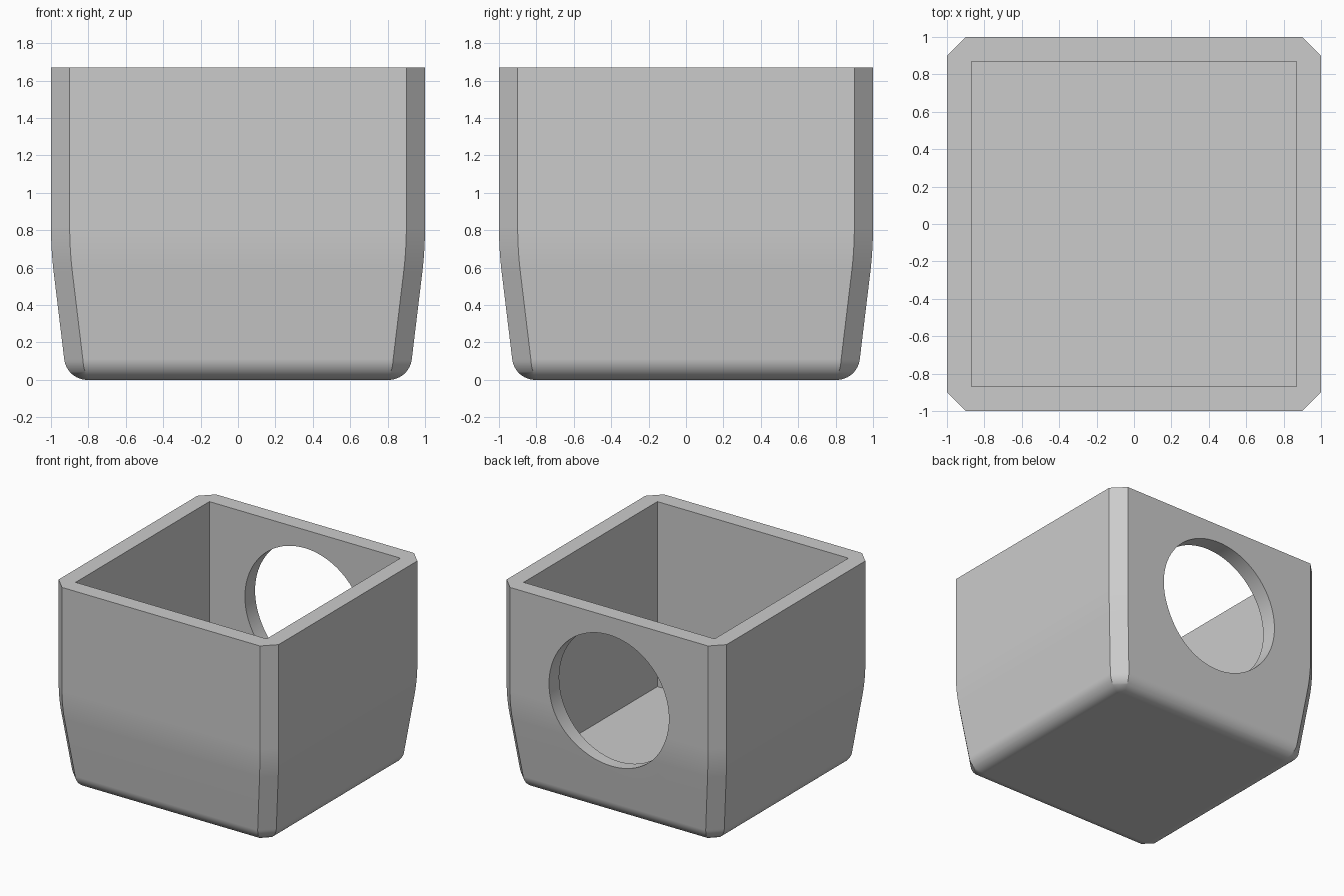
import bpy
import bmesh
from math import cos, sin, radians, pi
from mathutils import Matrix

cube = bpy.data.objects.get("Cube")
if cube:
    bpy.data.objects.remove(cube, do_unlink=True)

HEIGHT = 1.67
CHAMFER = 0.1
INNER = 0.868
FLOOR = 0.15


def make_material(name, rgb):
    mat = bpy.data.materials.new(name)
    mat.use_nodes = True
    mat.diffuse_color = (*rgb, 1)
    mat.node_tree.nodes["Principled BSDF"].inputs["Base Color"].default_value = (*rgb, 1)
    return mat


def finish(bm, name, mat):
    bmesh.ops.recalc_face_normals(bm, faces=bm.faces)
    mesh = bpy.data.meshes.new(name)
    bm.to_mesh(mesh)
    bm.free()
    obj = bpy.data.objects.new(name, mesh)
    mesh.materials.append(mat)
    bpy.context.collection.objects.link(obj)
    return obj


def outline(half, cut):
    """Square with cut corners, counter-clockwise."""
    quarter = [(half, -half + cut), (half, half - cut)]
    points = []
    for turn in range(4):
        for x, y in quarter:
            for _ in range(turn):
                x, y = -y, x
            points.append((x, y))
    return points


def body_profile():
    """Levels of (half width, corner cut, height) from base to rim."""
    levels = []
    radius, steps = 0.125, 12
    for i in range(steps + 1):                      # rounded base edge
        a = radians(-90 + (90 - 6.5) * i / steps)
        inset = radius * (1 - cos(a))
        levels.append((0.805 + radius * cos(a), CHAMFER - 0.586 * inset,
                       radius + radius * sin(a)))
    for i in range(9):                              # soft bend above the taper
        t = i / 8
        half = (1 - t) ** 2 * 0.986 + 2 * t * (1 - t) + t * t
        levels.append((half, CHAMFER, 0.58 + 0.24 * t))
    levels.append((1, CHAMFER, HEIGHT))
    return levels


grey = make_material("light grey", (0.6, 0.6, 0.6))

# Outer body, lofted through the profile levels
bm = bmesh.new()
rings = [[bm.verts.new((x, y, z)) for x, y in outline(half, cut)]
         for half, cut, z in body_profile()]
for low, high in zip(rings, rings[1:]):
    for i in range(8):
        j = (i + 1) % 8
        bm.faces.new((low[i], low[j], high[j], high[i]))
bm.faces.new(rings[0][::-1])
bm.faces.new(rings[-1])
body = finish(bm, "box_body", grey)

# Cavity cutter, open at the top
bm = bmesh.new()
bmesh.ops.create_cube(bm, size=1, matrix=Matrix.Translation((0, 0, FLOOR + 1))
                      @ Matrix.Diagonal((2 * INNER, 2 * INNER, 2, 1)))
cavity = finish(bm, "cavity_cutter", grey)

# Round opening cutter through the back wall
bm = bmesh.new()
bmesh.ops.create_cone(bm, cap_ends=True, segments=96, radius1=0.545, radius2=0.545,
                      depth=0.8, matrix=Matrix.Translation((0, 0.95, 0.975))
                      @ Matrix.Rotation(pi / 2, 4, "X"))
opening = finish(bm, "opening_cutter", grey)

# Cut both and bake the result
bpy.ops.object.select_all(action="DESELECT")
body.select_set(True)
bpy.context.view_layer.objects.active = body
for cutter in (cavity, opening):
    cutter.hide_render = True
    mod = body.modifiers.new("cut", "BOOLEAN")
    mod.operation = "DIFFERENCE"
    mod.solver = "EXACT"
    mod.object = cutter
    bpy.ops.object.modifier_apply(modifier=mod.name)
    bpy.data.objects.remove(cutter, do_unlink=True)

# Smooth the rounded parts, keep the flats flat
bpy.ops.object.shade_smooth_by_angle(angle=radians(30))
weighted = body.modifiers.new("flat_normals", "WEIGHTED_NORMAL")
weighted.keep_sharp = True
